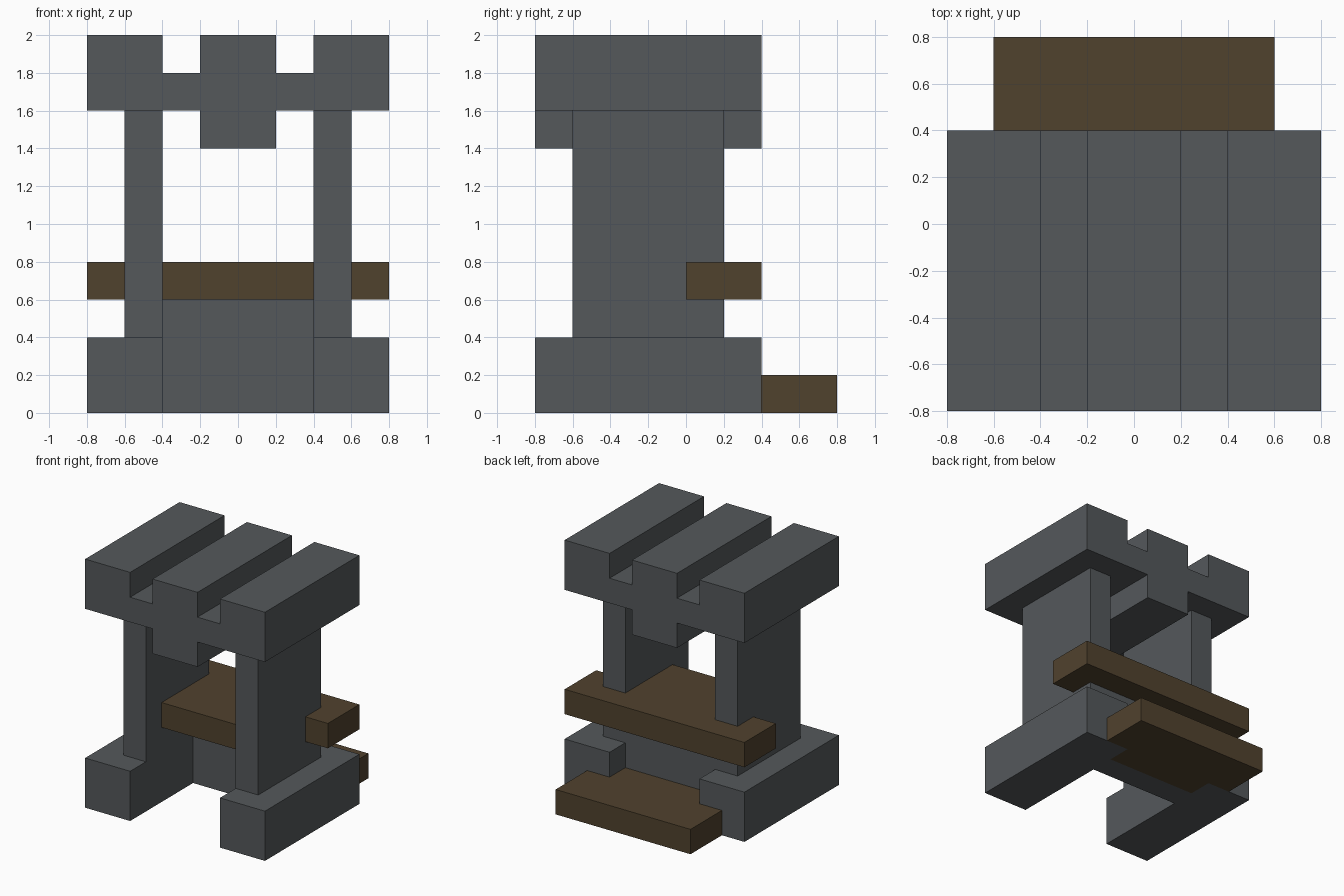
import bpy
import bmesh
from mathutils import Vector

cube = bpy.data.objects.get("Cube")
if cube:
    bpy.data.objects.remove(cube, do_unlink=True)


def make_material(name, rgb):
    mat = bpy.data.materials.new(name)
    mat.use_nodes = True
    color = (*rgb, 1)
    mat.diffuse_color = color
    mat.node_tree.nodes["Principled BSDF"].inputs["Base Color"].default_value = color
    return mat


stone = make_material("grey stone", (0.089, 0.098, 0.105))
wood = make_material("brown wood", (0.081, 0.054, 0.027))


def extrude(name, outline, axis, start, end, mat):
    """Extrude a flat outline along y (outline in x, z) or z (outline in x, y)."""
    bm = bmesh.new()
    if axis == "y":
        points = [(a, start, b) for a, b in outline]
        move = Vector((0, end - start, 0))
    else:
        points = [(a, b, start) for a, b in outline]
        move = Vector((0, 0, end - start))
    face = bm.faces.new([bm.verts.new(p) for p in points])
    top = bmesh.ops.extrude_face_region(bm, geom=[face])["geom"]
    verts = [g for g in top if isinstance(g, bmesh.types.BMVert)]
    bmesh.ops.translate(bm, verts=verts, vec=move)
    bmesh.ops.recalc_face_normals(bm, faces=bm.faces)
    mesh = bpy.data.meshes.new(name)
    bm.to_mesh(mesh)
    bm.free()
    mesh.materials.append(mat)
    obj = bpy.data.objects.new(name, mesh)
    bpy.context.collection.objects.link(obj)
    return obj


def mirrored(half):
    """Complete a right-hand half outline with its reflection."""
    return half + [(-a, b) for a, b in reversed(half)]


def box(name, x, y, z, mat):
    outline = [(x[0], y[0]), (x[1], y[0]), (x[1], y[1]), (x[0], y[1])]
    return extrude(name, outline, "z", z[0], z[1], mat)


# Feet and upright posts on both sides
for side, s in (("left", 1), ("right", -1)):
    box(side + "_foot", (0.4 * s, 0.8 * s), (-0.8, 0.4), (0, 0.4), stone)
    box(side + "_post", (0.4 * s, 0.6 * s), (-0.6, 0.2), (0.4, 1.6), stone)

# Wall joining the feet beneath the shelf
box("cross_wall", (-0.4, 0.4), (0, 0.2), (0, 0.6), stone)

# Crenellated roof with a central beam below
roof = mirrored([(0.2, 1.4), (0.2, 1.6), (0.8, 1.6), (0.8, 2.0),
                 (0.4, 2.0), (0.4, 1.8), (0.2, 1.8), (0.2, 2.0)])
extrude("roof", roof, "y", -0.8, 0.4, stone)

# Wooden shelf notched around the posts
shelf = mirrored([(0.4, -0.4), (0.4, 0.2), (0.6, 0.2),
                  (0.6, 0), (0.8, 0), (0.8, 0.4)])
extrude("shelf", shelf, "z", 0.6, 0.8, wood)

# Rear step with a tongue between the feet
step = mirrored([(0.4, 0.2), (0.4, 0.4), (0.6, 0.4), (0.6, 0.8)])
extrude("rear_step", step, "z", 0, 0.2, wood)
